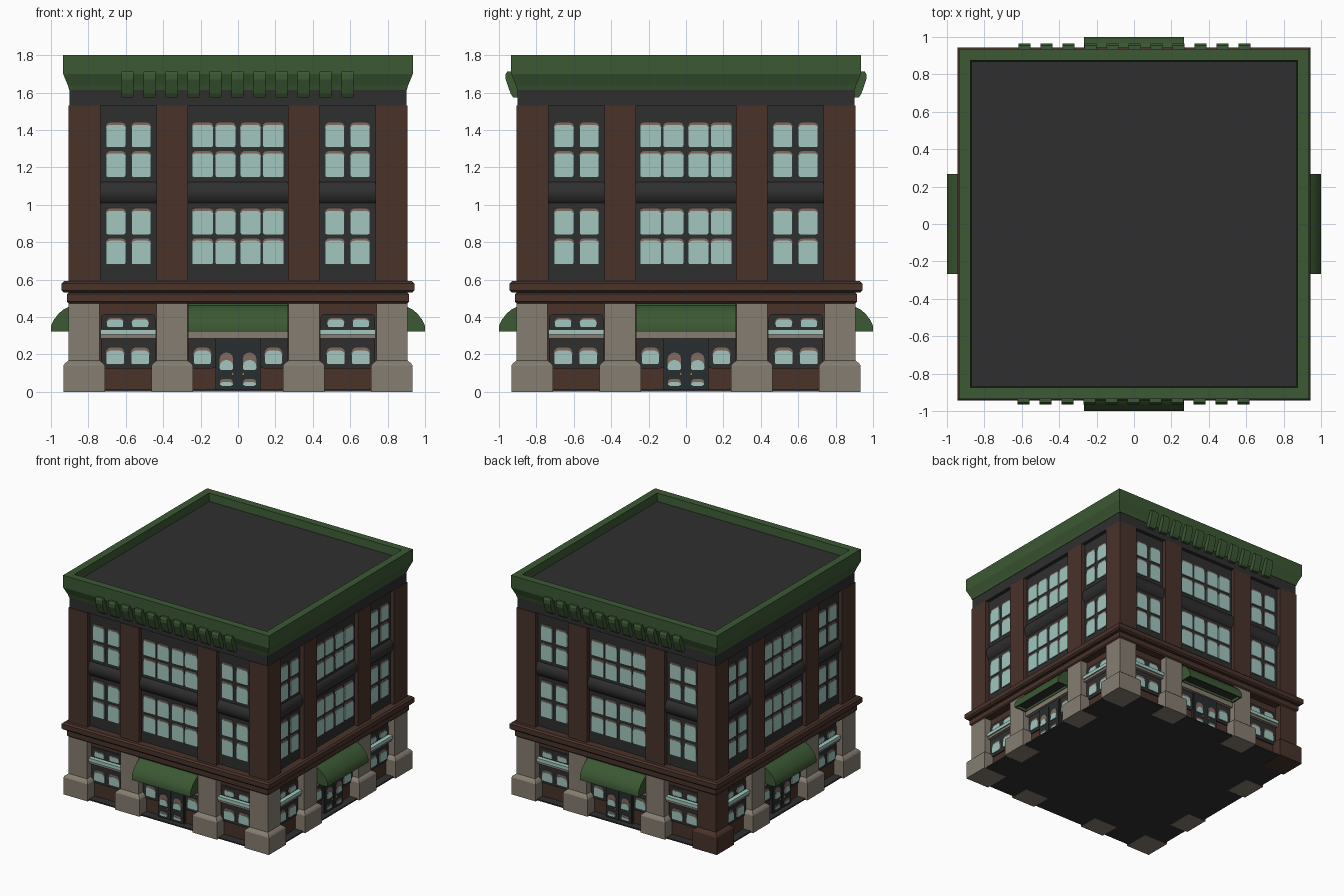
import bpy, bmesh, math

if "Cube" in bpy.data.objects:
    bpy.data.objects.remove(bpy.data.objects["Cube"])


def material(name, r, g, b):
    m = bpy.data.materials.new(name)
    m.diffuse_color = (r, g, b, 1)
    m.use_nodes = True
    m.node_tree.nodes["Principled BSDF"].inputs["Base Color"].default_value = m.diffuse_color
    return m


BROWN = material("brown_brick", 0.066, 0.032, 0.023)
STONE = material("grey_stone", 0.235, 0.205, 0.165)
GREEN = material("green_metal", 0.045, 0.098, 0.034)
DARK = material("charcoal", 0.028, 0.028, 0.028)
GLASS = material("pale_glass", 0.36, 0.57, 0.52)
TAN = material("tan_trim", 0.22, 0.145, 0.115)
DOOR = material("door_slate", 0.020, 0.026, 0.029)
BRASS = material("brass", 0.30, 0.20, 0.06)


def bridge(bm, rings):
    """Skin a list of equal-length closed rings and cap both ends."""
    vs = [[bm.verts.new(p) for p in r] for r in rings]
    n = len(vs[0])
    for a, b in zip(vs, vs[1:]):
        for i in range(n):
            bm.faces.new((a[i], a[(i + 1) % n], b[(i + 1) % n], b[i]))
    bm.faces.new(vs[0][::-1])
    bm.faces.new(vs[-1])


def box(bm, x0, x1, y0, y1, z0, z1):
    loft(bm, (x0, x1, y0, y1), [(0, z0), (0, z1)])


def loft(bm, rect, levels):
    """Stack rectangles: each level is (outward growth, height)."""
    x0, x1, y0, y1 = rect
    bridge(bm, [[(x0 - g, y0 - g, z), (x1 + g, y0 - g, z), (x1 + g, y1 + g, z),
                 (x0 - g, y1 + g, z)] for g, z in levels])


def plate(bm, x0, x1, z0, z1, y, t, top=0.02, bottom=0.01):
    """Rounded panel on the front wall, face at -y, thickness t."""
    pts = []
    for cx, cz, r, a0 in ((x1, z1, top, 0), (x0, z1, top, 90),
                          (x0, z0, bottom, 180), (x1, z0, bottom, 270)):
        ox = cx - r if cx == x1 else cx + r
        oz = cz - r if cz == z1 else cz + r
        for k in range(4):
            a = math.radians(a0 + 30 * k)
            pts.append((ox + r * math.cos(a), oz + r * math.sin(a)))
    bridge(bm, [[(x, yy, z) for x, z in pts] for yy in (-y, -y + t)])


def sweep(bm, prof, x0, x1):
    """Extrude a (distance out, height) profile along x."""
    bridge(bm, [[(x, -d, z) for d, z in prof] for x in (x0, x1)])


def part(name, mat, build, turns=(0,), smooth=False):
    """Build one mesh and place it on the chosen sides (quarter turns)."""
    bm = bmesh.new()
    build(bm)
    bmesh.ops.recalc_face_normals(bm, faces=bm.faces)
    me = bpy.data.meshes.new(name)
    bm.to_mesh(me)
    bm.free()
    me.materials.append(mat)
    if smooth:
        me.shade_smooth()
        me.set_sharp_from_angle(angle=math.radians(40))
    for q in turns:
        ob = bpy.data.objects.new(name, me)
        ob.rotation_euler.z = q * math.pi / 2
        bpy.context.collection.objects.link(ob)


ALL = (0, 1, 2, 3)


def square(h, levels):
    return lambda bm: loft(bm, (-h, h, -h, h), levels)


# Core masses, belts and roof
part("floor_slab", DARK, square(0.915, [(0, 0.002), (0, 0.012)]))
part("ground_walls", BROWN, square(0.845, [(0, 0.012), (0, 0.48)]))
part("upper_walls", DARK, square(0.87, [(0, 0.58), (0, 1.55)]))
part("frieze", DARK, square(0.9, [(0, 1.53), (0, 1.63)]))
part("lower_belt", BROWN, square(0.905, [(0, 0.472), (0.01, 0.482), (0.01, 0.522), (0, 0.532)]))
part("upper_belt", BROWN, square(0.93, [(0, 0.53), (0.013, 0.542), (0.013, 0.58), (0, 0.592)]))
part("cornice", GREEN, square(0.875, [(0.028, 1.615), (0.035, 1.64), (0.056, 1.69), (0.06, 1.70),
                                      (0.06, 1.8), (0, 1.8), (-0.006, 1.73)]))
part("roof", DARK, square(0.872, [(0, 1.72), (0, 1.735)]))


# Cornice brackets, front and back only
def brackets(bm):
    prof = [(0.88, 1.575), (0.925, 1.575), (0.938, 1.595), (0.964, 1.67), (0.964, 1.70),
            (0.955, 1.713), (0.88, 1.713)]
    for i in range(11):
        x = -0.003 + (i - 5) * 0.1175
        sweep(bm, prof, x - 0.032, x + 0.032)


part("cornice_brackets", GREEN, brackets, (0, 2))


# Upper piers
def upper_piers(bm):
    box(bm, -0.905, -0.735, -0.905, -0.735, 0.585, 1.532)
    for s in (-1, 1):
        box(bm, s * 0.352 - 0.085, s * 0.352 + 0.085, -0.905, -0.8, 0.585, 1.532)


part("upper_piers", BROWN, upper_piers, ALL)

# Ground piers with flared feet (the back left corner is brown)
FLARE = [(0.028, 0), (0.028, 0.14), (0.02, 0.152), (0, 0.168), (0, 0.475)]


def corner_pier(bm):
    loft(bm, (-0.906, -0.74, -0.906, -0.74), FLARE)


def inner_piers(bm):
    for s in (-1, 1):
        loft(bm, (s * 0.352 - 0.083, s * 0.352 + 0.083, -0.906, -0.79), FLARE)


part("corner_pier", STONE, corner_pier, (0, 1, 2))
part("corner_pier_brown", BROWN, corner_pier, (3,))
part("inner_piers", STONE, inner_piers, ALL)


# Curved spandrels between the upper floors
def spandrels(bm):
    arc = [(0.86 + 0.036 * math.sin(math.pi * k / 8) ** 0.7, 1.0 + 0.13 * k / 8) for k in range(9)]
    for x0, x1 in ((-0.735, -0.437), (-0.267, 0.267), (0.437, 0.735)):
        sweep(bm, [(0.84, 1.0)] + arc + [(0.84, 1.13)], x0, x1)


part("spandrels", DARK, spandrels, ALL, True)

# Upper windows: tan heads with glass in front
COLUMNS = [(0.465, 0.57), (0.6, 0.706), (0.012, 0.122), (0.132, 0.247)]
ROWS = [(0.68, 0.82), (0.84, 0.98), (1.147, 1.287), (1.307, 1.44)]


def upper_windows(drop, y):
    def build(bm):
        for a, b in COLUMNS:
            for x0, x1 in ((a, b), (-b, -a)):
                for z0, z1 in ROWS:
                    plate(bm, x0, x1, z0, z1 - drop, y, 0.012, 0.022, 0.01)
    return build


part("window_heads", TAN, upper_windows(0, 0.876), ALL)
part("window_glass", GLASS, upper_windows(0.012, 0.88), ALL)


# Ground floor window bays
def bay_panels(bm):
    for s in (-1, 1):
        c = s * 0.587
        plate(bm, c - 0.145, c + 0.145, 0.125, 0.30, 0.855, 0.02, 0.005, 0.025)
        plate(bm, c - 0.145, c + 0.145, 0.30, 0.415, 0.855, 0.02, 0.02, 0.005)
        plate(bm, s * 0.19 - 0.075, s * 0.19 + 0.075, 0.125, 0.30, 0.855, 0.02, 0.005, 0.025)


def shop_windows(drop, y):
    def build(bm):
        for s in (-1, 1):
            for c in (s * 0.523, s * 0.657):
                plate(bm, c - 0.05, c + 0.05, 0.147, 0.238 - drop, y, 0.01, 0.03, 0.01)
                plate(bm, c - 0.046, c + 0.046, 0.343, 0.394 - drop * 0.5, y, 0.01, 0.02, 0.015)
            plate(bm, s * 0.19 - 0.047, s * 0.19 + 0.047, 0.147, 0.238 - drop, y, 0.01, 0.03, 0.01)
    return build


def ledge(z0, z1, y):
    def build(bm):
        for s in (-1, 1):
            box(bm, s * 0.587 - 0.148, s * 0.587 + 0.148, -y, -0.84, z0, z1)
    return build


part("bay_panels", DARK, bay_panels, ALL)
part("shop_window_heads", TAN, shop_windows(0, 0.861), ALL)
part("shop_window_glass", GLASS, shop_windows(0.016, 0.865), ALL)
part("ledge_top", GLASS, ledge(0.306, 0.334, 0.89), ALL)
part("ledge_base", STONE, ledge(0.286, 0.306, 0.88), ALL)
part("entrance_lintel", STONE, lambda bm: box(bm, -0.267, 0.267, -0.885, -0.84, 0.285, 0.325), ALL)


# Double doors
def doors(bm):
    for s in (-1, 1):
        plate(bm, s * 0.059 - 0.056, s * 0.059 + 0.056, 0.012, 0.268, 0.872, 0.03, 0.006, 0.004)


def door_windows(drop, y):
    def build(bm):
        for s in (-1, 1):
            c = s * 0.062
            plate(bm, c - 0.036, c + 0.036, 0.118, 0.21 - drop, y, 0.01, 0.033, 0.008)
            plate(bm, c - 0.034, c + 0.034, 0.032, 0.068 - drop * 0.4, y, 0.01, 0.015, 0.012)
    return build


def handles(bm):
    for s in (-1, 1):
        plate(bm, s * 0.028 - 0.006, s * 0.028 + 0.006, 0.088, 0.105, 0.884, 0.014, 0.004, 0.004)


part("door_frame", DARK, lambda bm: box(bm, -0.12, 0.12, -0.866, -0.84, 0.01, 0.285), ALL)
part("doors", DOOR, doors, ALL)
part("door_window_heads", TAN, door_windows(0, 0.876), ALL)
part("door_window_glass", GLASS, door_windows(0.04, 0.88), ALL)
part("door_handles", BRASS, handles, ALL)


# Awnings: curved shell with end cheeks and a dark lining
OUTER = [(0.87, 0.468), (0.905, 0.455), (0.935, 0.44), (0.962, 0.415), (0.985, 0.385), (0.999, 0.355),
         (0.999, 0.322)]


def awning(bm):
    inner = [(d - 0.012, z - (0.012 if z > 0.33 else 0)) for d, z in OUTER]
    sweep(bm, OUTER + inner[::-1], -0.264, 0.264)
    for s in (-1, 1):
        x = sorted((s * 0.254, s * 0.266))
        sweep(bm, OUTER + [(0.87, 0.322)], x[0], x[1])


part("awning", GREEN, awning, ALL, True)
part("awning_lining", DARK, lambda bm: box(bm, -0.254, 0.254, -0.985, -0.84, 0.345, 0.352), ALL)
part("awning_back", GREEN, lambda bm: box(bm, -0.267, 0.267, -0.89, -0.84, 0.325, 0.474), ALL)
